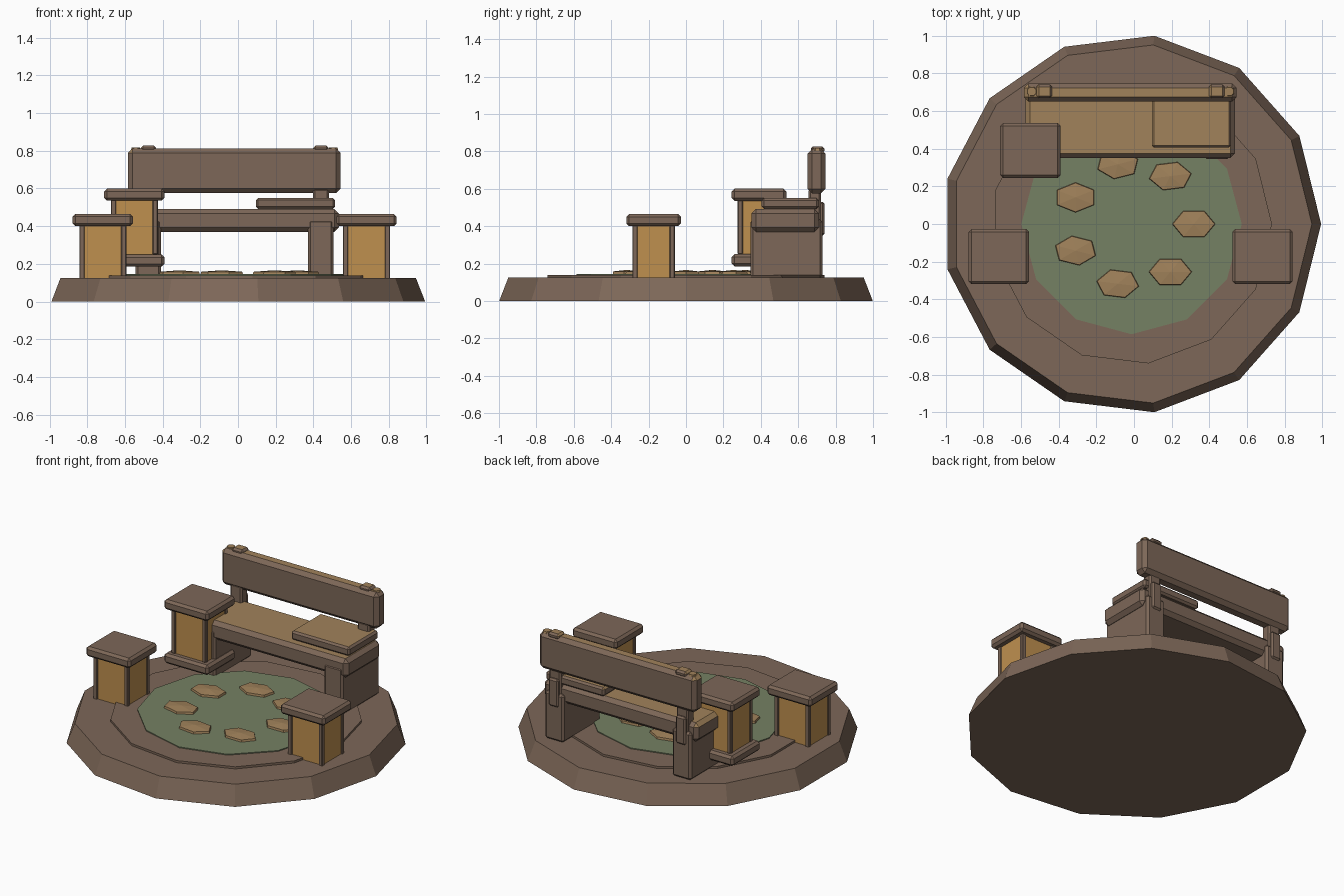
import bpy, bmesh, math
from mathutils import Matrix, Vector

if "Cube" in bpy.data.objects:
    bpy.data.objects.remove(bpy.data.objects["Cube"], do_unlink=True)


def material(name, srgb):
    col = [(c / 12.92 if c < 0.04 else ((c + 0.055) / 1.055) ** 2.4) for c in srgb] + [1]
    m = bpy.data.materials.new(name)
    m.use_nodes = True
    m.diffuse_color = col
    m.node_tree.nodes["Principled BSDF"].inputs["Base Color"].default_value = col
    return m


BROWN = material("brown wood", (0.49, 0.405, 0.345))
TAN = material("tan wood", (0.63, 0.51, 0.355))
HONEY = material("honey panel", (0.75, 0.565, 0.31))
GREEN = material("moss green", (0.46, 0.505, 0.39))

CX = -0.013      # centre of the round platform
GROUND = 0.125


def finish(bm, name, mats, rule=None):
    bmesh.ops.recalc_face_normals(bm, faces=bm.faces)
    if rule:
        for f in bm.faces:
            f.material_index = rule(f)
    mesh = bpy.data.meshes.new(name)
    bm.to_mesh(mesh)
    bm.free()
    for m in mats:
        mesh.materials.append(m)
    ob = bpy.data.objects.new(name, mesh)
    bpy.context.collection.objects.link(ob)
    return ob


def box(name, xs, ys, zs, mats, bevel=0.0, rule=None):
    """Chamfered box between the given limits."""
    bm = bmesh.new()
    bmesh.ops.create_cube(bm, size=1)
    for v in bm.verts:
        v.co = Vector([(r[0] + r[1]) / 2 + c * (r[1] - r[0])
                       for r, c in zip((xs, ys, zs), v.co)])
    if bevel:
        bmesh.ops.bevel(bm, geom=bm.edges[:], offset=bevel, segments=1,
                        affect='EDGES', profile=0.5)
    return finish(bm, name, mats, rule)


def disc(name, sides, r1, r2, z0, z1, mat, x=CX, y=0, turn=0, scale=(1, 1)):
    """Low prism or frustum with its first corner toward +x."""
    bm = bmesh.new()
    bmesh.ops.create_cone(bm, cap_ends=True, segments=sides, radius1=r1,
                          radius2=r2, depth=z1 - z0)
    first = max(bm.verts, key=lambda v: v.co.x)
    turn -= math.atan2(first.co.y, first.co.x)
    bmesh.ops.transform(bm, verts=bm.verts, matrix=(
        Matrix.Translation((x, y, (z0 + z1) / 2))
        @ Matrix.Diagonal((scale[0], scale[1], 1, 1)) @ Matrix.Rotation(turn, 4, 'Z')))
    return finish(bm, name, [mat])


def top_tan(f):
    """Worn upper faces are tan, the others stay brown."""
    return 1 if f.normal.z > 0.9 or (f.normal.z > 0.3 and f.normal.x < -0.3) else 0


# Platform, path step and moss patch
disc("platform", 13, 1.006, 0.957, 0, GROUND, BROWN)
disc("path_step", 13, 0.745, 0.745, GROUND - 0.01, 0.139, BROWN)
disc("moss_patch", 12, 0.585, 0.585, GROUND, 0.145, GREEN)

# Ring of stepping stones, each with a slightly raised middle
for i in range(7):
    a = 2 * math.pi * i / 7
    px, py = CX + 0.33 * math.cos(a), 0.325 * math.sin(a)
    t = math.radians(10 * i)
    disc("stone_%d" % i, 6, 1, 0.96, 0.143, 0.158, TAN, px, py, t, (0.115, 0.08))
    disc("stone_crown_%d" % i, 6, 0.96, 0.02, 0.158, 0.166, TAN, px, py, t, (0.115, 0.08))


def stool(name, x, y, cap_top, foot):
    top, low = cap_top - 0.065, cap_top - 0.35
    cap_x, cap_y = (x - 0.16, x + 0.16), (y - 0.146, y + 0.146)
    box(name + "_cap", cap_x, cap_y, (top, cap_top), [BROWN], 0.015)
    box(name + "_body", (x - 0.118, x + 0.118), (y - 0.105, y + 0.105),
        (low, top + 0.01), [HONEY])
    for sx in (-1, 1):
        for sy in (-1, 1):
            px, py = x + sx * 0.111, y + sy * 0.1
            box(name + "_corner_post", (px - 0.014, px + 0.014),
                (py - 0.014, py + 0.014), (low, top + 0.01), [BROWN], 0.004)
    if foot:
        box(name + "_foot", cap_x, cap_y, (low - 0.065, low), [BROWN], 0.015)


stool("right_stool", -0.717, -0.173, 0.465, False)
stool("left_stool", 0.682, -0.173, 0.465, False)
stool("rear_stool", -0.55, 0.39, 0.6, True)

# Bench
box("bench_seat", (-0.575, 0.535), (0.35, 0.71), (0.37, 0.492), [BROWN, TAN], 0.024, top_tan)
box("bench_cushion", (0.095, 0.515), (0.405, 0.71), (0.492, 0.55), [BROWN, TAN], 0.012, top_tan)
box("backrest", (-0.585, 0.545), (0.65, 0.745), (0.575, 0.812), [BROWN, TAN], 0.024, top_tan)

# Bench ends, back posts, brackets and pegs, mirrored about the bench centre
for side, word in ((-1, "right"), (1, "left")):
    x = -0.018 + side * 0.458
    box(word + "_leg", (x - 0.068, x + 0.068), (0.345, 0.73), (GROUND, 0.435), [BROWN], 0.014)
    box(word + "_back_post", (x - 0.042, x + 0.042), (0.655, 0.722), (GROUND, 0.6), [BROWN], 0.01)
    box(word + "_bracket", (x - 0.035, x + 0.035), (0.69, 0.74), (0.35, 0.53), [BROWN], 0.01)
    box(word + "_peg", (x - 0.041, x + 0.041), (0.668, 0.74), (0.79, 0.827), [BROWN, TAN],
        0.012, top_tan)
    bolt = x + side * 0.066
    disc(word + "_bolt", 8, 0.028, 0.024, 0.805, 0.817, TAN, bolt, 0.703, math.pi / 8)
